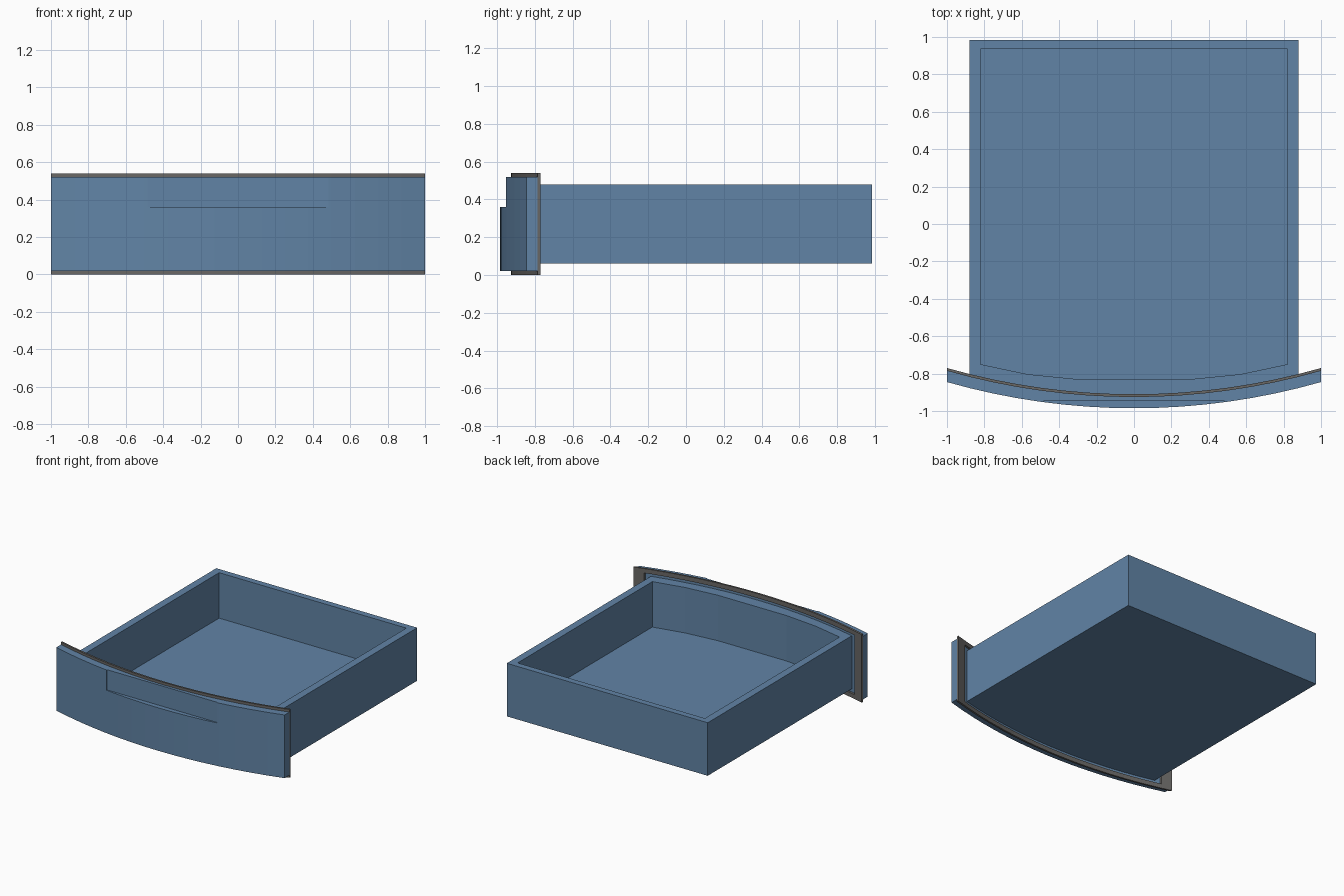
import bpy, bmesh

if "Cube" in bpy.data.objects:
    bpy.data.objects.remove(bpy.data.objects["Cube"])


def material(name, rgb):
    m = bpy.data.materials.new(name)
    m.diffuse_color = (*rgb, 1)
    m.use_nodes = True
    m.node_tree.nodes["Principled BSDF"].inputs["Base Color"].default_value = m.diffuse_color
    return m


BLUE = material("blue_panel", (0.12, 0.23, 0.38))
GREY = material("grey_gasket", (0.14, 0.135, 0.13))
R = (1 + 0.14 ** 2) / (2 * 0.14)      # radius of the bowed front


def arc(y_mid, half, n=16):
    """Points along the bowed front, left to right."""
    xs = [half * (2 * i / n - 1) for i in range(n + 1)]
    return [(x, y_mid + R - (R * R - x * x) ** 0.5) for x in xs]


def prism(name, outline, z0, z1, mat):
    """Closed solid from a plan outline extruded upward."""
    bm = bmesh.new()
    face = bm.faces.new([bm.verts.new((x, y, z0)) for x, y in outline])
    top = bmesh.ops.extrude_face_region(bm, geom=[face])["geom"]
    bmesh.ops.translate(bm, vec=(0, 0, z1 - z0),
                        verts=[v for v in top if isinstance(v, bmesh.types.BMVert)])
    bmesh.ops.recalc_face_normals(bm, faces=bm.faces)
    mesh = bpy.data.meshes.new(name)
    bm.to_mesh(mesh)
    bm.free()
    mesh.materials.append(mat)
    ob = bpy.data.objects.new(name, mesh)
    bpy.context.collection.objects.link(ob)
    return ob


def rect(half, y0, y1):
    return [(-half, y0), (half, y0), (half, y1), (-half, y1)]


def cut(ob, cutter):
    """Subtract the cutter, bake the result and remove the cutter."""
    mod = ob.modifiers.new("cut", 'BOOLEAN')
    mod.operation, mod.solver, mod.object = 'DIFFERENCE', 'EXACT', cutter
    bpy.context.view_layer.update()
    dg = bpy.context.evaluated_depsgraph_get()
    mesh = bpy.data.meshes.new_from_object(ob.evaluated_get(dg))
    ob.modifiers.clear()
    ob.data = mesh
    bpy.data.objects.remove(cutter)


# bowed front panel with a shallow flat grip recess at the top
panel = prism("front_panel", arc(-0.985, 1) + arc(-0.925, 1)[::-1], 0.02, 0.52, BLUE)
cut(panel, prism("grip_cutter", rect(0.485, -1.2, -0.946), 0.36, 0.7, BLUE))

# thin seal frame behind the panel
gasket = prism("gasket_frame", arc(-0.925, 1) + arc(-0.91, 1)[::-1], 0, 0.54, GREY)
cut(gasket, prism("opening_cutter", rect(0.92, -1.2, 0), 0.035, 0.505, GREY))

# open tray, its front wall following the bow
tray = prism("drawer_tray", arc(-0.925, 0.88) + [(0.88, 0.985), (-0.88, 0.985)],
             0.06, 0.48, BLUE)
side = [(0.3, -0.83), (0.57, -0.803), (0.82, -0.75), (0.82, 0.935)]
cavity = side + [(-x, y) for x, y in side[::-1]]
cut(tray, prism("cavity_cutter", cavity, 0.12, 0.7, BLUE))
